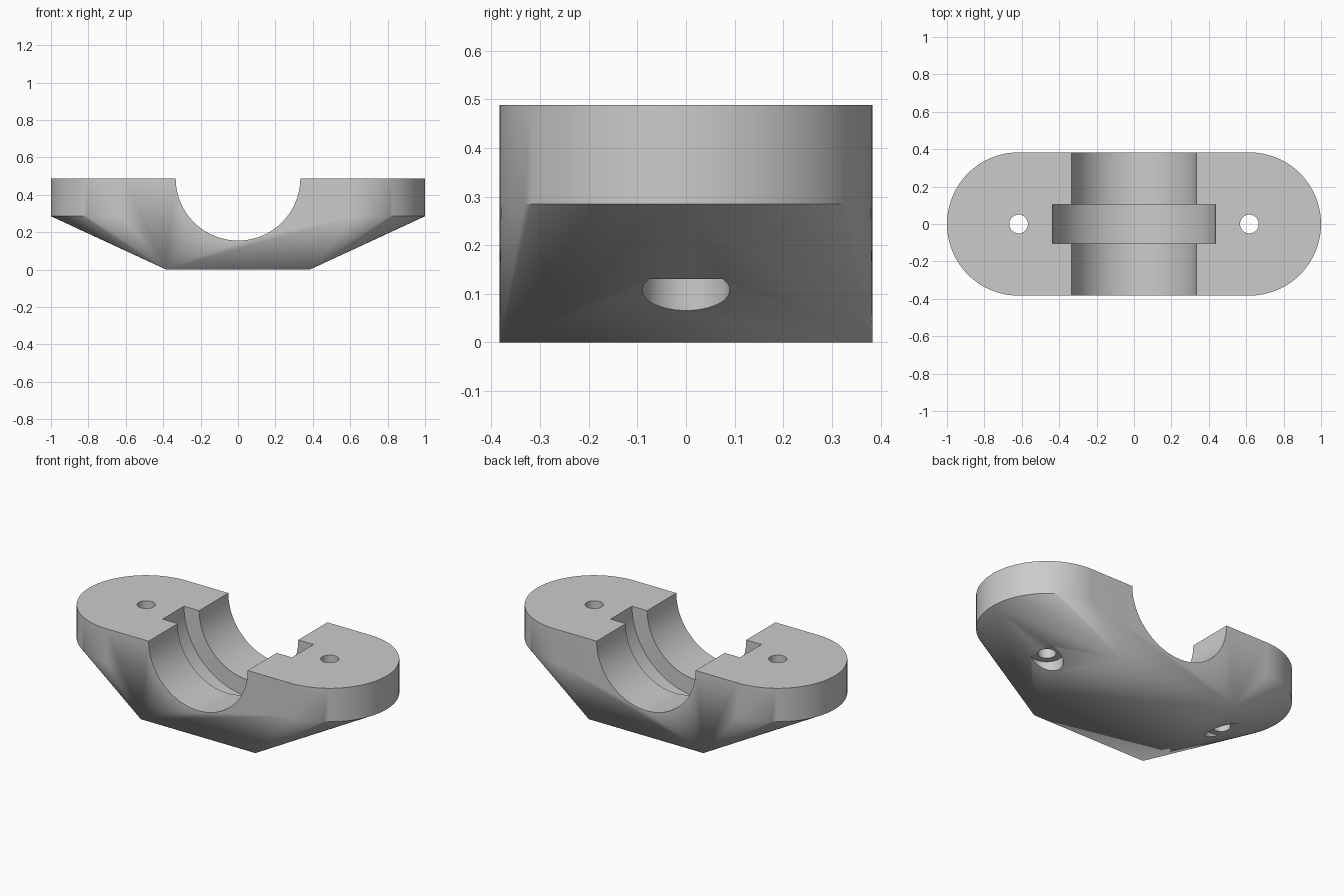
import bpy, bmesh, math
from mathutils import Matrix

if "Cube" in bpy.data.objects:
    bpy.data.objects.remove(bpy.data.objects["Cube"], do_unlink=True)

TOP, EDGE = 0.488, 0.285          # top face, lower rim of the rounded ends
HALF_W, END_X, FOOT_X = 0.383, 0.617, 0.385

grey = bpy.data.materials.new("plain grey")
grey.use_nodes = True
colour = (0.6, 0.6, 0.6, 1)
grey.diffuse_color = colour
grey.node_tree.nodes["Principled BSDF"].inputs["Base Color"].default_value = colour


def make_object(name, bm):
    mesh = bpy.data.meshes.new(name)
    bm.to_mesh(mesh)
    bm.free()
    mesh.materials.append(grey)
    obj = bpy.data.objects.new(name, mesh)
    bpy.context.collection.objects.link(obj)
    return obj


def cut_cylinder(target, name, radius, depth, centre, axis="Z", sides=48):
    bm = bmesh.new()
    turn = Matrix.Rotation(math.pi / 2, 4, "X") if axis == "Y" else Matrix()
    bmesh.ops.create_cone(bm, cap_ends=True, segments=sides, radius1=radius,
                          radius2=radius, depth=depth,
                          matrix=Matrix.Translation(centre) @ turn)
    cutter = make_object(name, bm)
    mod = target.modifiers.new(name, "BOOLEAN")
    mod.operation, mod.solver, mod.object = "DIFFERENCE", "EXACT", cutter
    bpy.context.view_layer.objects.active = target
    bpy.ops.object.modifier_apply(modifier=name)
    bpy.data.objects.remove(cutter, do_unlink=True)


# Body: rounded-end plate tapering to a rectangular foot
bm = bmesh.new()
for sx in (-1, 1):
    for sy in (-1, 1):
        bm.verts.new((sx * FOOT_X, sy * HALF_W, 0))
    for i in range(49):
        a = math.pi * (i / 48 - 0.5)
        x = sx * (END_X + HALF_W * math.cos(a))
        for z in (EDGE, TOP):
            bm.verts.new((x, HALF_W * math.sin(a), z))
bmesh.ops.convex_hull(bm, input=bm.verts)
bmesh.ops.dissolve_limit(bm, angle_limit=0.002, verts=bm.verts, edges=bm.edges)
bmesh.ops.recalc_face_normals(bm, faces=bm.faces)
body = make_object("bearing_block", bm)

# Half-round channel and its wider centre groove
cut_cylinder(body, "channel", 0.333, 1.0, (0, 0, TOP), "Y", 96)
cut_cylinder(body, "groove", 0.435, 0.206, (0, 0, TOP), "Y", 96)

# Bolt holes with flat-roofed pockets underneath
for sx in (-1, 1):
    cut_cylinder(body, "bolt_hole", 0.05, 2.0, (sx * END_X, 0, 0.3))
    cut_cylinder(body, "bolt_pocket", 0.09, 0.5, (sx * END_X, 0, 0.13 - 0.25))

bpy.ops.object.select_all(action="DESELECT")
body.select_set(True)
bpy.context.view_layer.objects.active = body
bpy.ops.object.shade_smooth_by_angle(angle=math.radians(30))
